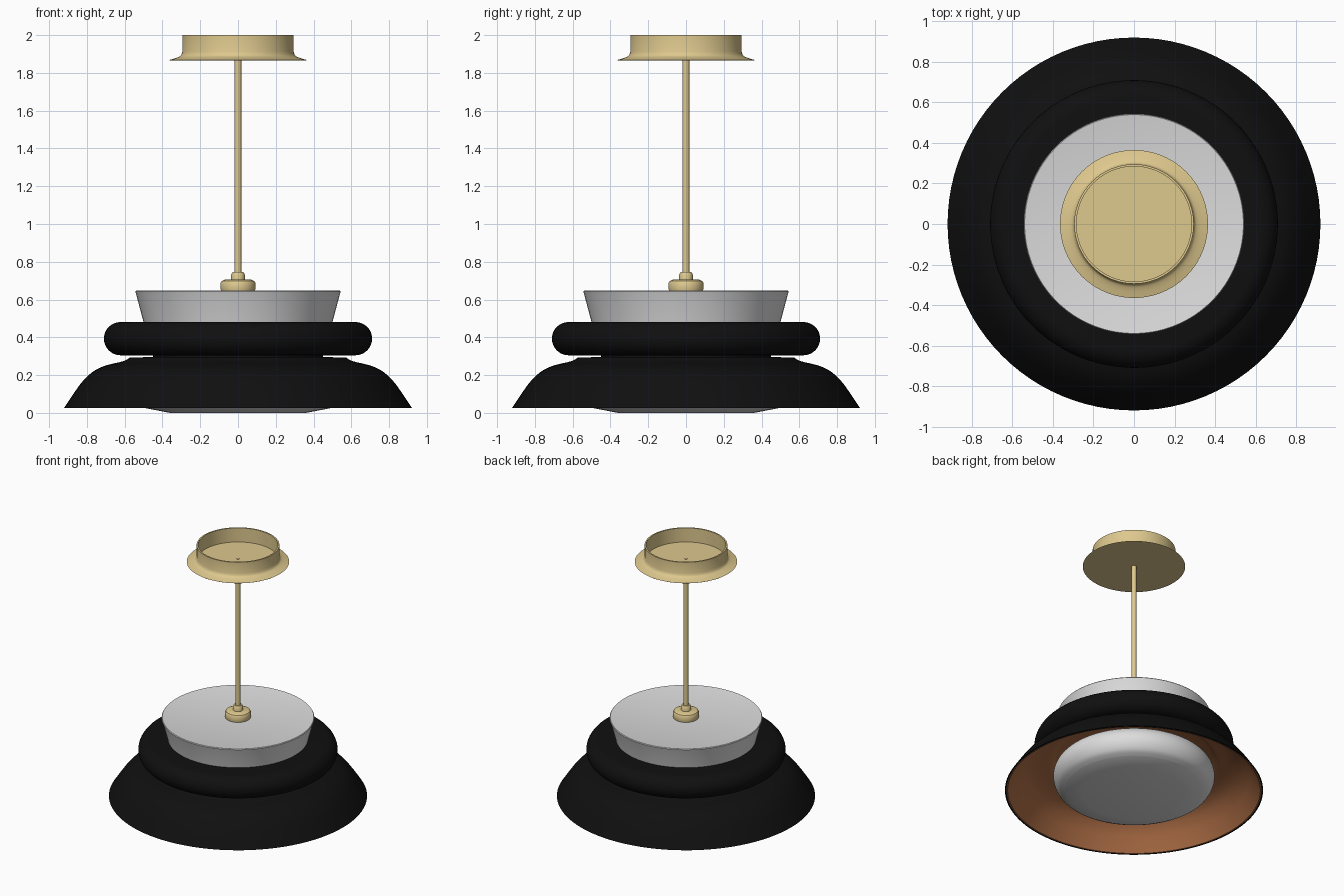
import bpy, bmesh, math

if "Cube" in bpy.data.objects:
    bpy.data.objects.remove(bpy.data.objects["Cube"])

SEGMENTS = 96


def material(name, rgb):
    m = bpy.data.materials.new(name)
    m.diffuse_color = (*rgb, 1)
    m.use_nodes = True
    m.node_tree.nodes["Principled BSDF"].inputs["Base Color"].default_value = m.diffuse_color
    return m


BLACK = material("matte black", (0.005, 0.005, 0.005))
WHITE = material("soft white", (0.72, 0.72, 0.72))
BRASS = material("pale brass", (0.73, 0.58, 0.27))
COPPER = material("copper lining", (0.42, 0.155, 0.06))


def spline(pts, steps=5):
    """Smooth curve through the given profile points."""
    p = [pts[0]] + list(pts) + [pts[-1]]
    out = []
    for a, b, c, d in zip(p, p[1:], p[2:], p[3:]):
        for i in range(steps):
            t = i / steps
            out.append(tuple(0.5 * (2 * b[k] + (c[k] - a[k]) * t
                       + (2 * a[k] - 5 * b[k] + 4 * c[k] - d[k]) * t * t
                       + (3 * b[k] - a[k] - 3 * c[k] + d[k]) * t ** 3) for k in (0, 1)))
    return out + [pts[-1]]


def lathe(name, profile, mats, split=None, closed=False, angle=32):
    """Turn an (r, z) profile about z; segments from split on use the second material."""
    bm = bmesh.new()
    rings = []
    for r, z in profile:
        if r < 1e-5:
            rings.append([bm.verts.new((0, 0, z))] * SEGMENTS)
        else:
            rings.append([bm.verts.new((r * math.cos(a), r * math.sin(a), z))
                          for a in (2 * math.pi * i / SEGMENTS for i in range(SEGMENTS))])
    pairs = list(zip(rings, rings[1:])) + ([(rings[-1], rings[0])] if closed else [])
    for s, (lo, hi) in enumerate(pairs):
        for i in range(SEGMENTS):
            j = (i + 1) % SEGMENTS
            corners = list(dict.fromkeys((lo[i], lo[j], hi[j], hi[i])))
            if len(corners) > 2:
                f = bm.faces.new(corners)
                f.material_index = 1 if split is not None and s >= split else 0
    bmesh.ops.recalc_face_normals(bm, faces=bm.faces[:])
    me = bpy.data.meshes.new(name)
    bm.to_mesh(me)
    bm.free()
    for m in mats:
        me.materials.append(m)
    me.shade_smooth()
    me.set_sharp_from_angle(angle=math.radians(angle))
    ob = bpy.data.objects.new(name, me)
    bpy.context.collection.objects.link(ob)
    return ob


# Ceiling canopy: open cup with a flared foot
flare = spline([(0.365, 1.868), (0.325, 1.88), (0.303, 1.892), (0.295, 1.91)])
lathe("ceiling_canopy", [(0, 1.866), (0.362, 1.866)] + flare +
      [(0.295, 2.0), (0.284, 2.0), (0.284, 1.89), (0, 1.89)], [BRASS])

# Hanging rod with its small end above the canopy floor
lathe("hanging_rod", [(0, 0.69), (0.018, 0.69), (0.018, 1.88), (0.01, 1.88),
                      (0.01, 1.893), (0, 1.893)], [BRASS])

# Rod fitting: wide collar and narrow ferrule
lathe("collar", [(0, 0.64), (0.088, 0.64), (0.092, 0.655), (0.092, 0.688),
                 (0.086, 0.698), (0.07, 0.705), (0, 0.705)], [BRASS])
lathe("ferrule", [(0, 0.70), (0.036, 0.70), (0.036, 0.732), (0.028, 0.745),
                  (0, 0.747)], [BRASS])

# Tapered white cap
lathe("top_cap", [(0, 0.46), (0.495, 0.46), (0.50, 0.48), (0.541, 0.635),
                  (0.544, 0.642), (0.540, 0.647), (0.533, 0.645), (0, 0.645)], [WHITE])

# Rounded black middle ring
arc = [(0.622 + 0.088 * math.cos(a), 0.393 + 0.088 * math.sin(a))
       for a in (math.pi * (i / 16 - 0.5) for i in range(17))]
lathe("middle_ring", [(0, 0.305)] + arc + [(0, 0.481)], [BLACK])

# Neck in the gap between ring and shade
lathe("neck", [(0, 0.285), (0.45, 0.285), (0.45, 0.31), (0, 0.31)], [BLACK])

# Bell shade: black outside, copper inside
outer = spline([(0.57, 0.294), (0.61, 0.273), (0.70, 0.251), (0.765, 0.22),
                (0.82, 0.17), (0.865, 0.11), (0.92, 0.027)])
inner = [(r - 0.012, z - 0.012) for r, z in reversed(outer[:-1])]
profile = [(0, 0.295), (0.45, 0.295)] + outer + [(0.908, 0.027)]
lathe("bell_shade", profile + inner + [(0, 0.28)], [BLACK, COPPER],
      split=len(profile) - 1)

# Rounded white diffuser with a shallow flat bottom
side = spline([(0.49, 0.025), (0.535, 0.05), (0.565, 0.095), (0.575, 0.145),
               (0.562, 0.195), (0.525, 0.235), (0.46, 0.26)])
lathe("diffuser", [(0, 0.0), (0.36, 0.0)] + side + [(0.44, 0.275), (0, 0.275)],
      [WHITE], angle=18)
